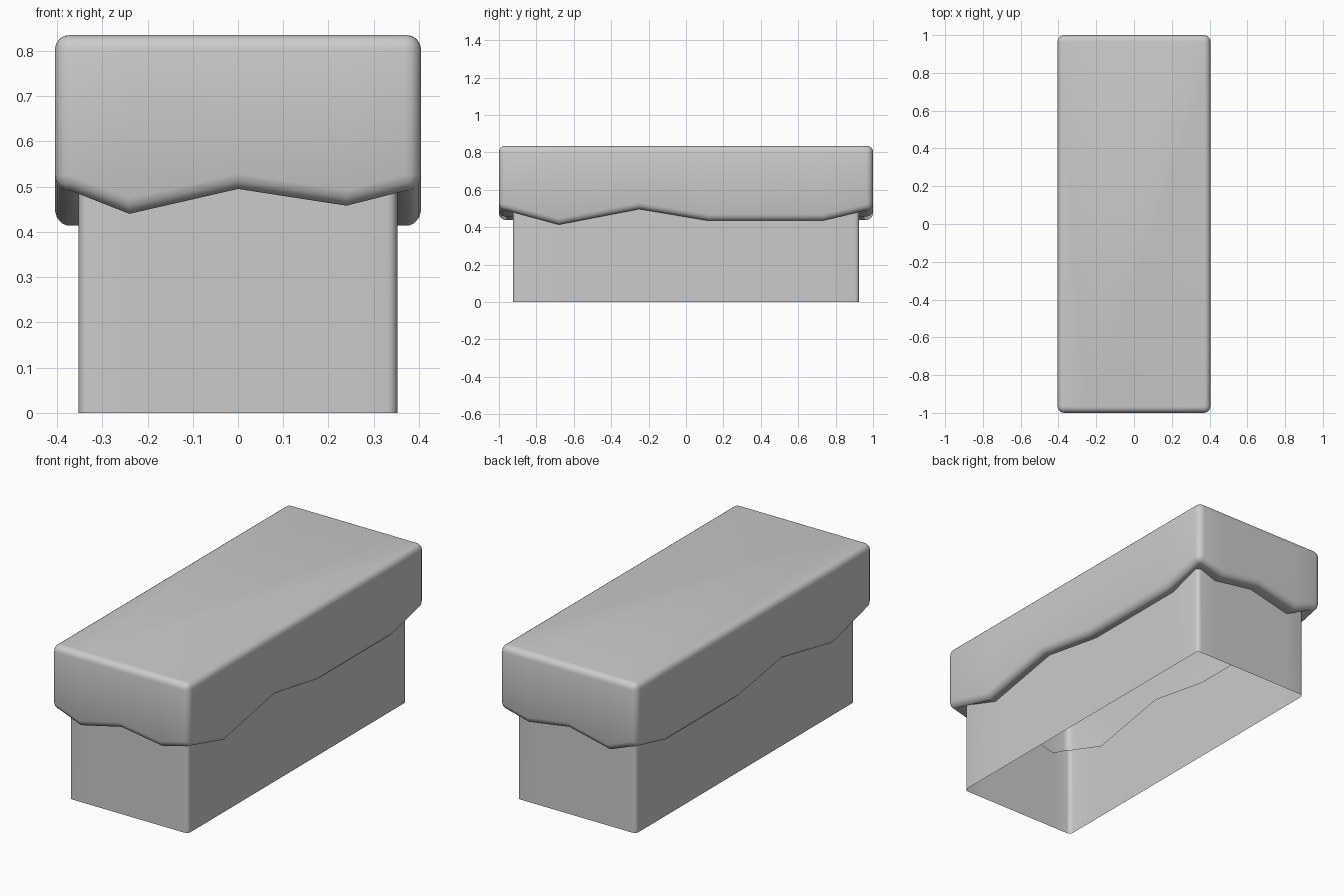
import bpy, bmesh
from math import sin, cos, pi

if "Cube" in bpy.data.objects:
    bpy.data.objects.remove(bpy.data.objects["Cube"])

# Wavy edge between base and cap: (position along side, height)
END_WAVE = [(-0.24, 0.44), (0.0, 0.495), (0.24, 0.458)]
SIDE_WAVE = [(-0.68, 0.414), (-0.25, 0.497), (0.12, 0.435), (0.73, 0.435)]
CORNER_Z = 0.491
ARC = 4


def ring(hx, hy, r, z=None, dz=0.0):
    """Rounded rectangle; height is z, or follows the wavy edge plus dz."""
    pts = []

    def corner(sx, sy, start):
        for i in range(ARC + 1):
            a = start + pi / 2 * i / ARC
            pts.append((sx * (hx - r) + r * cos(a), sy * (hy - r) + r * sin(a), CORNER_Z))

    pts += [(x, -hy, h) for x, h in END_WAVE]
    corner(1, -1, -pi / 2)
    pts += [(hx, y, h) for y, h in SIDE_WAVE]
    corner(1, 1, 0)
    pts += [(x, hy, h) for x, h in reversed(END_WAVE)]
    corner(-1, 1, pi / 2)
    pts += [(-hx, y, h) for y, h in reversed(SIDE_WAVE)]
    corner(-1, -1, pi)
    return [(x, y, h + dz if z is None else z) for x, y, h in pts]


def loft(name, rings, close_top=False):
    bm = bmesh.new()
    loops = [[bm.verts.new(p) for p in r] for r in rings]
    n = len(loops[0])
    for a, b in zip(loops, loops[1:]):
        for i in range(n):
            j = (i + 1) % n
            bm.faces.new((a[i], a[j], b[j], b[i]))
    if close_top:
        bm.faces.new(loops[-1])
    mesh = bpy.data.meshes.new(name)
    bm.to_mesh(mesh)
    bm.free()
    obj = bpy.data.objects.new(name, mesh)
    bpy.context.collection.objects.link(obj)
    bpy.ops.object.select_all(action='DESELECT')
    obj.select_set(True)
    bpy.context.view_layer.objects.active = obj
    bpy.ops.object.shade_smooth_by_angle(angle=0.6)
    return obj


# Open-bottomed base block
base_top = ring(0.352, 0.926, 0.022)
loft("base", [ring(0.352, 0.926, 0.022, z=0.0), base_top])

# Overhanging cap with rounded lip and rounded top edge
HX, HY, R = 0.405, 1.0, 0.035
cap = [base_top]
for inset, dz in [(0.028, 0.0), (0.016, 0.005), (0.005, 0.017), (0.0, 0.034)]:
    cap.append(ring(HX - inset, HY - inset, R - inset, dz=dz))
for inset, z in [(0.0, 0.803), (0.003, 0.816), (0.010, 0.826), (0.020, 0.833), (0.032, 0.835)]:
    cap.append(ring(HX - inset, HY - inset, R - inset, z=z))
loft("cap", cap, close_top=True)
